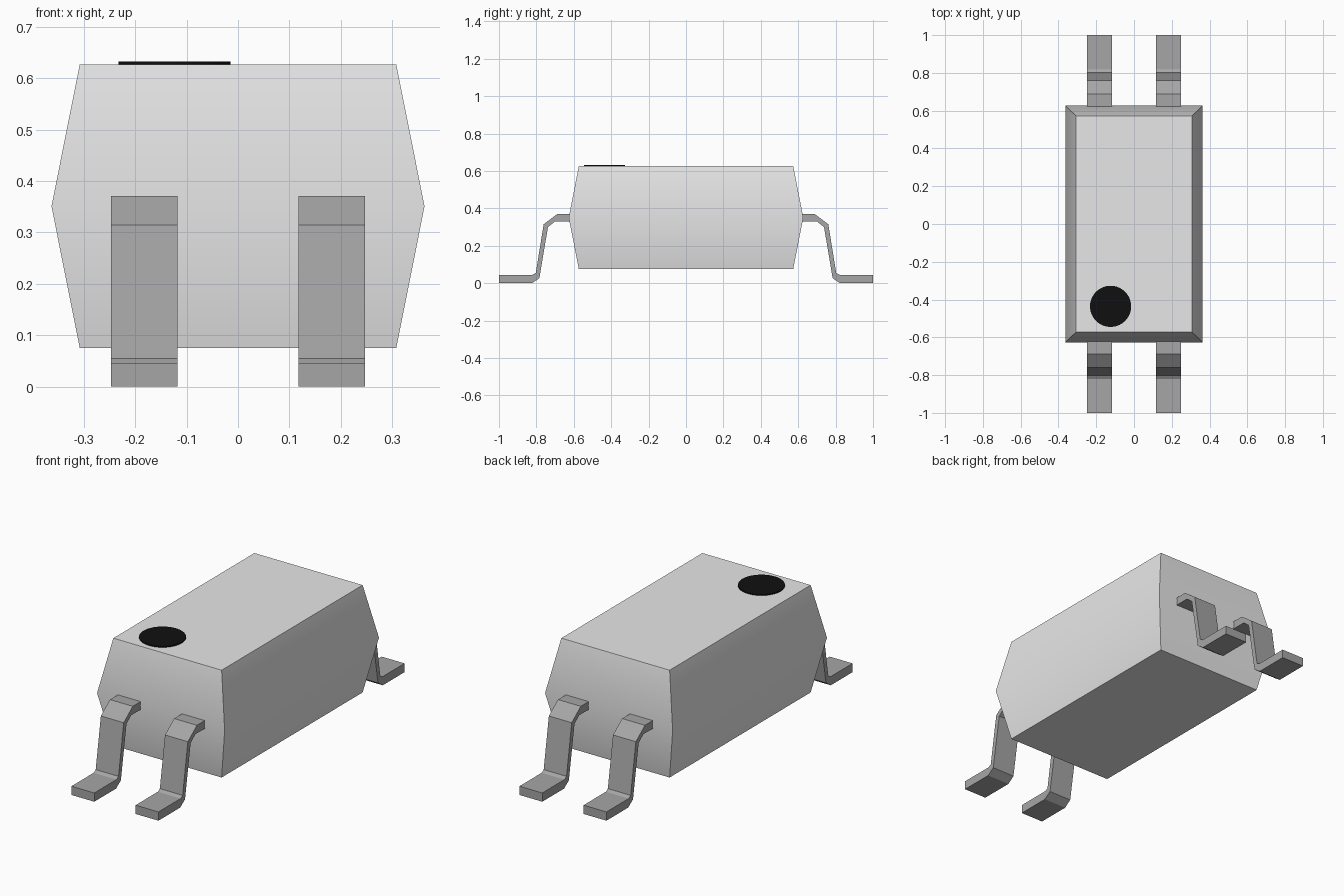
import bpy, bmesh, math

cube = bpy.data.objects.get("Cube")
if cube:
    bpy.data.objects.remove(cube, do_unlink=True)


def material(name, value):
    mat = bpy.data.materials.new(name)
    mat.use_nodes = True
    colour = (value, value, value, 1)
    mat.diffuse_color = colour
    mat.node_tree.nodes["Principled BSDF"].inputs["Base Color"].default_value = colour
    return mat


def loft(name, rings, mat, smooth=False):
    """Solid through matching closed rings of points, capped at both ends."""
    bm = bmesh.new()
    loops = [[bm.verts.new(p) for p in ring] for ring in rings]
    n = len(loops[0])
    for a, b in zip(loops, loops[1:]):
        for i in range(n):
            j = (i + 1) % n
            bm.faces.new((a[i], a[j], b[j], b[i]))
    bm.faces.new(loops[0][::-1])
    bm.faces.new(loops[-1])
    bmesh.ops.recalc_face_normals(bm, faces=bm.faces)
    mesh = bpy.data.meshes.new(name)
    bm.to_mesh(mesh)
    bm.free()
    mesh.materials.append(mat)
    obj = bpy.data.objects.new(name, mesh)
    bpy.context.collection.objects.link(obj)
    if smooth:
        bpy.ops.object.select_all(action='DESELECT')
        obj.select_set(True)
        bpy.context.view_layer.objects.active = obj
        bpy.ops.object.shade_smooth_by_angle(angle=math.radians(30))
    return obj


body_grey = material("light grey body", 0.8)
metal_grey = material("grey metal", 0.38)
black = material("black marker", 0.005)

# Body: rectangle that bulges to a soft ridge at mid height
sections = [(0.308, 0.573, 0.075), (0.363, 0.627, 0.351), (0.308, 0.573, 0.627)]
loft("body", [[(-x, -y, z), (x, -y, z), (x, y, z), (-x, y, z)]
              for x, y, z in sections], body_grey, smooth=True)

# Round marker on the top, near the front right corner
cx, cy, radius = -0.124, -0.436, 0.109
angles = [2 * math.pi * i / 64 for i in range(64)]
loft("pin_marker", [[(cx + radius * math.cos(a), cy + radius * math.sin(a), z)
                     for a in angles] for z in (0.625, 0.633)], black, smooth=True)

# Leads: bent strip profile (y, z), starting just inside the body
profile = [(0.59, 0.371), (0.687, 0.371), (0.761, 0.315), (0.803, 0.055),
           (0.82, 0.045), (1.0, 0.045), (1.0, 0.0), (0.823, 0.0),
           (0.784, 0.027), (0.738, 0.300), (0.700, 0.330), (0.59, 0.330)]
for end, sy in (("front", -1), ("back", 1)):
    for side, x in (("right", -0.1825), ("left", 0.1825)):
        loft(f"{end}_{side}_lead", [[(x + dx, sy * y, z) for y, z in profile]
                                    for dx in (-0.065, 0.065)], metal_grey)
